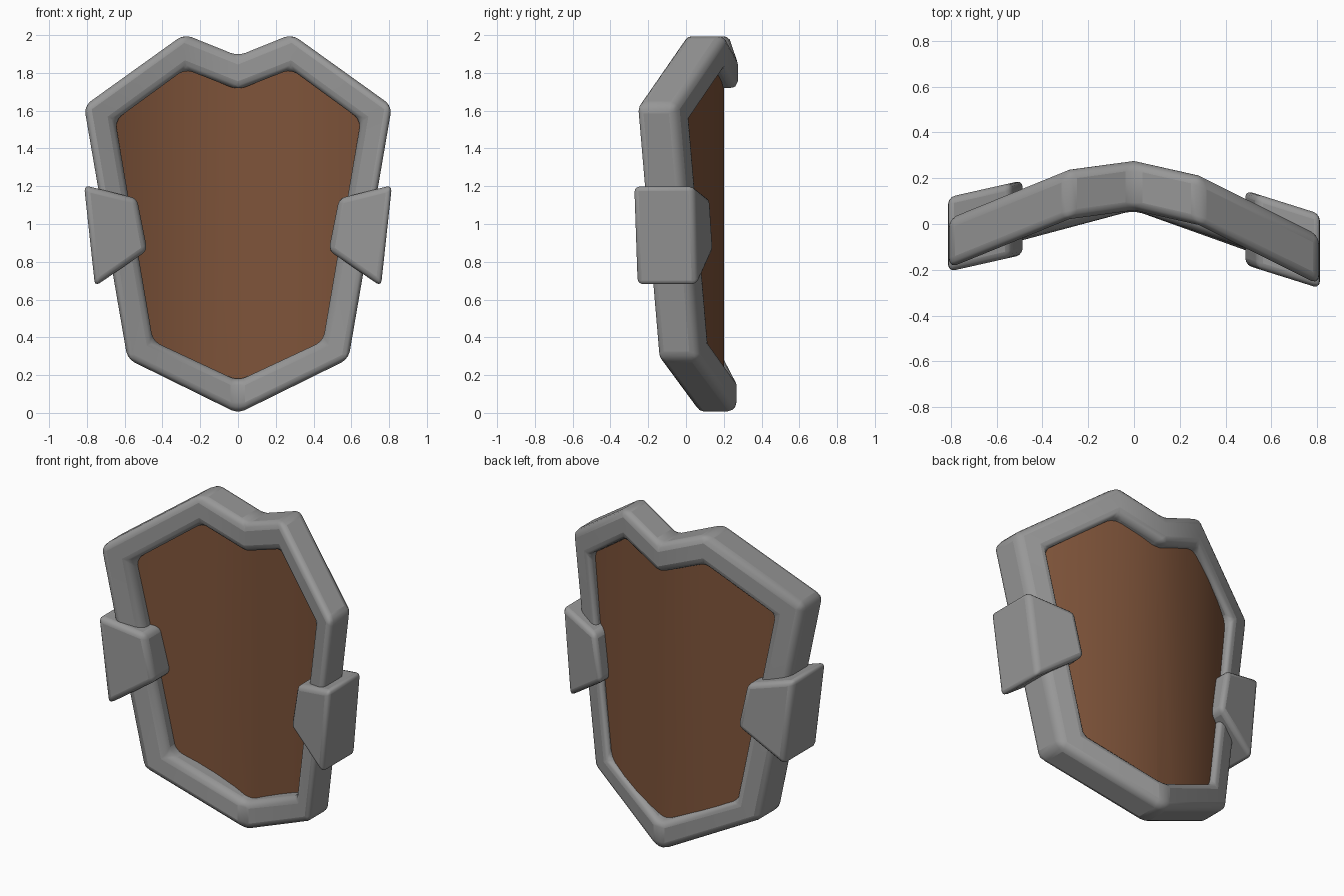
import bpy, bmesh

if "Cube" in bpy.data.objects:
    bpy.data.objects.remove(bpy.data.objects["Cube"])

def material(name, col):
    m = bpy.data.materials.new(name)
    m.diffuse_color = (*col, 1)
    m.use_nodes = True
    m.node_tree.nodes["Principled BSDF"].inputs["Base Color"].default_value = m.diffuse_color
    return m

STEEL = material("grey metal", (0.31, 0.31, 0.31))
WOOD = material("brown wood", (0.21, 0.088, 0.042))
TILT = -0.045  # slight twist of the whole shield about z


def bend(x):
    """Front y of the rim: three straight panels per side."""
    a = abs(x)
    y = 0.06 - 0.18 * a if a < 0.28 else 0.01 - 0.452 * (a - 0.28)
    return y + TILT * x


def mirrored(half):
    """Close a right-half outline (first and last points on x = 0)."""
    return half + [(-x, z) for x, z in half[-2:0:-1]]


def finish(bm, name, mat, bevel=0, segments=3):
    bmesh.ops.recalc_face_normals(bm, faces=bm.faces)
    me = bpy.data.meshes.new(name)
    bm.to_mesh(me)
    bm.free()
    ob = bpy.data.objects.new(name, me)
    bpy.context.collection.objects.link(ob)
    me.materials.append(mat)
    bpy.context.view_layer.objects.active = ob
    ob.select_set(True)
    bpy.ops.object.shade_smooth_by_angle(angle=0.6)
    ob.select_set(False)
    if bevel:
        b = ob.modifiers.new("soft edges", "BEVEL")
        b.width, b.segments, b.limit_method = bevel, segments, "ANGLE"
        b.angle_limit = 0.45
    return ob


# Rim: rectangular section swept round the outline, bent along x
outer = mirrored([(0, 1.89), (0.285, 2.005), (0.815, 1.625), (0.585, 0.285), (0, -0.003)])
inner = mirrored([(0, 1.71), (0.28, 1.82), (0.65, 1.55), (0.45, 0.38), (0, 0.17)])
bm = bmesh.new()
rings = []
for o, i in zip(outer, inner):
    rings.append([bm.verts.new((p[0], bend(p[0]) + d, p[1]))
                  for p, d in ((o, 0), (o, 0.215), (i, 0.215), (i, 0))])
for k, a in enumerate(rings):
    b = rings[(k + 1) % len(rings)]
    for j in range(4):
        bm.faces.new((a[j], a[(j + 1) % 4], b[(j + 1) % 4], b[j]))
finish(bm, "rim", STEEL, 0.04)

# Panel: flat outline cut into strips, curved and thickened
mid = [((o[0] + i[0]) / 2, (o[1] + i[1]) / 2) for o, i in zip(outer, inner)]
bm = bmesh.new()
bm.faces.new([bm.verts.new((x, 0, z)) for x, z in mid])
for k in range(-6, 7):
    bmesh.ops.bisect_plane(bm, geom=bm.verts[:] + bm.edges[:] + bm.faces[:],
                           plane_co=(k * 0.11, 0, 0), plane_no=(1, 0, 0))
for v in bm.verts:
    v.co.y = 0.12 - 0.5 * v.co.x ** 2 + TILT * v.co.x
ext = bmesh.ops.extrude_face_region(bm, geom=bm.faces[:], use_keep_orig=True)
for v in ext["geom"]:
    if isinstance(v, bmesh.types.BMVert):
        v.co.y += 0.08
finish(bm, "panel", WOOD)

# Side clamps: blocks around the rim's long sides
for s, side in ((1, "right"), (-1, "left")):
    bm = bmesh.new()
    layers = []
    for back in (0, 1):
        layer = []
        for x, z in ((0.815, 1.205), (0.535, 1.135), (0.48, 0.86), (0.757, 0.67)):
            y = (0.17 if back else -0.155) - 0.27 * (x - 0.48) + TILT * s * x
            layer.append(bm.verts.new((s * x, y, z)))
        bm.faces.new(layer)
        layers.append(layer)
    f, b = layers
    for j in range(4):
        n = (j + 1) % 4
        bm.faces.new((f[j], f[n], b[n], b[j]))
    finish(bm, side + "_clamp", STEEL, 0.03)
